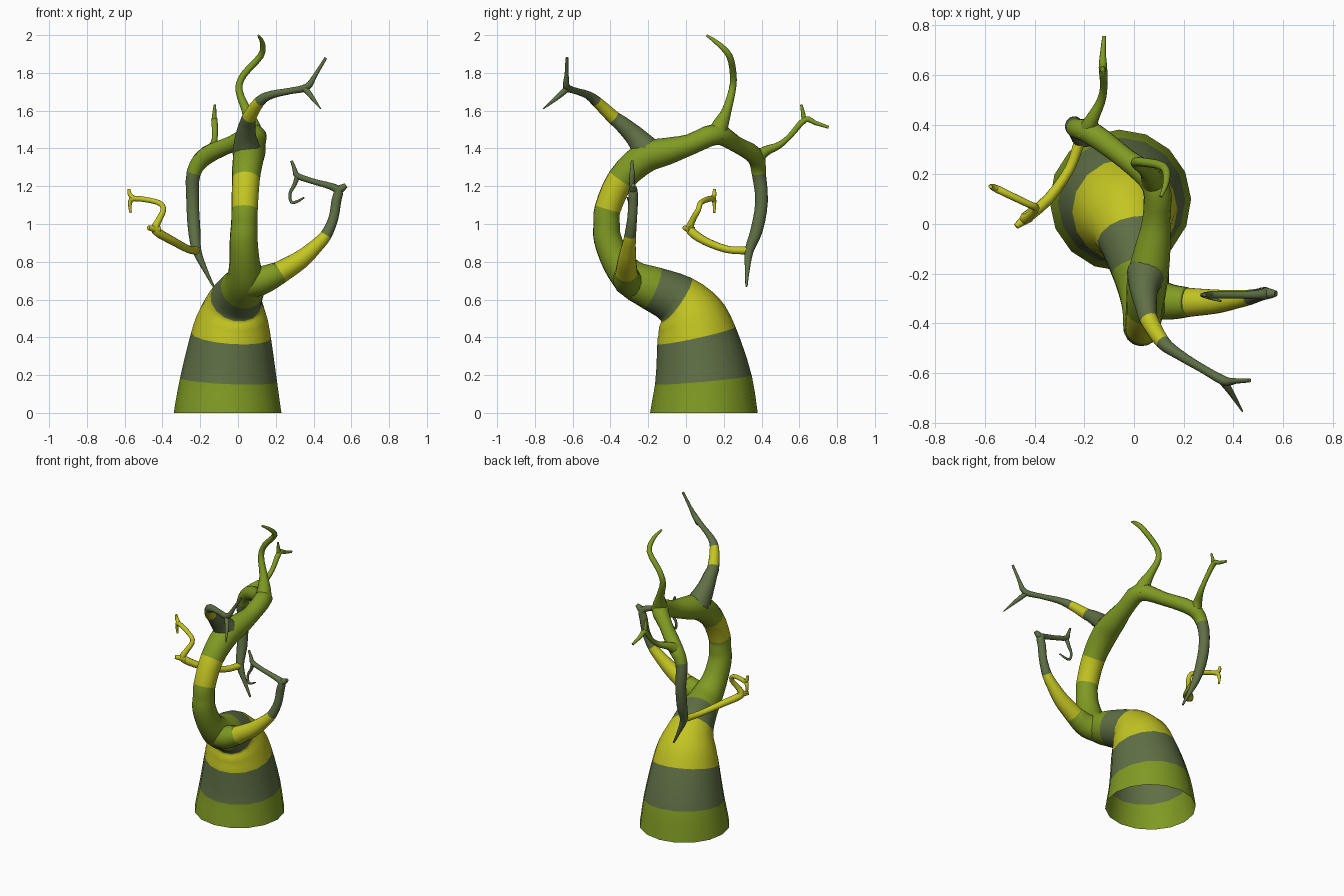
import bpy, bmesh, math
from mathutils import Vector

# Flat colours
def mat(name, rgb):
    m = bpy.data.materials.new(name)
    m.diffuse_color = (*rgb, 1)
    return m

MATS = [mat("moss green", (0.215, 0.325, 0.017)),
        mat("dark olive", (0.115, 0.16, 0.06)),
        mat("yellow green", (0.55, 0.56, 0.016))]
G, D, Y = 0, 1, 2


def spline(a, b, c, d, t):
    return 0.5 * (2*b + (c-a)*t + (2*a-5*b+4*c-d)*t*t + (3*b-a-3*c+d)*t**3)


def limb(name, runs, sides=14, steps=3, open_base=False):
    """Tapered tube; runs = [(colour, [(x, y, z, radius), ...]), ...]"""
    pts, cols = [], []
    for col, ps in runs:
        for p in ps:
            pts.append(Vector(p))
            cols.append(col)
    path, ring_cols = [], []
    n = len(pts)
    for i in range(n - 1):
        a, b, c, d = pts[max(i-1, 0)], pts[i], pts[i+1], pts[min(i+2, n-1)]
        for s in range(steps):
            path.append(spline(a, b, c, d, s / steps))
            ring_cols.append(cols[i])
    path.append(pts[-1])
    bm = bmesh.new()
    rings, side = [], Vector((1, 0.02, 0.01))
    for i, p in enumerate(path):
        t = (path[min(i+1, len(path)-1)] - path[max(i-1, 0)]).xyz.normalized()
        if i == 0 and open_base:
            t = Vector((0, 0, 1))
        if i == 0 and abs(t.dot(side.normalized())) > 0.9:
            side = Vector((0, 1, 0))
        side = (side - t * side.dot(t)).normalized()
        up = t.cross(side)
        r = max(p[3], 0.003)
        rings.append([bm.verts.new(p.xyz + r * (side * math.cos(k) + up * math.sin(k)))
                      for k in (2 * math.pi * j / sides for j in range(sides))])
    for i in range(len(rings) - 1):
        for j in range(sides):
            k = (j + 1) % sides
            f = bm.faces.new((rings[i][j], rings[i][k], rings[i+1][k], rings[i+1][j]))
            f.material_index = ring_cols[i]
            f.smooth = True
    bm.faces.new(rings[-1]).material_index = cols[-1]
    if not open_base:
        bm.faces.new(rings[0][::-1]).material_index = cols[0]
    me = bpy.data.meshes.new(name)
    bm.to_mesh(me)
    bm.free()
    for m in MATS:
        me.materials.append(m)
    bpy.context.collection.objects.link(bpy.data.objects.new(name, me))


# Banded trunk, hollow and open below, arching over into the hanging limb
limb("trunk", [
    (G, [(-.055, .095, 0, .285)]),
    (D, [(-.05, .092, .175, .257)]),
    (Y, [(-.037, .055, .41, .212), (-.025, .015, .52, .182)]),
    (D, [(-.01, -.05, .60, .14)]),
    (G, [(.025, -.18, .66, .118), (.04, -.285, .71, .10), (.035, -.365, .80, .081),
         (.03, -.415, .92, .074), (.033, -.42, 1.0, .07)]),
    (Y, [(.035, -.415, 1.08, .07)]),
    (G, [(.042, -.345, 1.235, .074), (.055, -.22, 1.35, .082), (.075, -.1, 1.385, .072),
         (.09, .02, 1.42, .056), (.085, .16, 1.475, .056), (-.03, .26, 1.425, .043),
         (-.17, .365, 1.36, .047)]),
    (D, [(-.235, .385, 1.27, .038), (-.24, .40, 1.12, .034), (-.232, .375, .97, .033),
         (-.218, .335, .86, .024), (-.175, .325, .76, .013), (-.13, .32, .67, .006)]),
], sides=16, open_base=True)

# Crown twig reaching the top
limb("top_branch", [(G, [(.085, .155, 1.46, .055), (.07, .185, 1.53, .042), (.045, .215, 1.60, .026),
     (.005, .245, 1.71, .019), (.03, .25, 1.79, .018), (.12, .23, 1.89, .017),
     (.13, .17, 1.955, .013), (.108, .11, 1.998, .006)])])

# Front branch with forked tip
limb("front_branch", [
    (D, [(.05, -.2, 1.38, .08), (.04, -.265, 1.46, .057), (.05, -.34, 1.53, .043)]),
    (Y, [(.06, -.385, 1.565, .037)]),
    (D, [(.115, -.475, 1.65, .029), (.18, -.525, 1.685, .021), (.28, -.585, 1.705, .017),
         (.365, -.632, 1.725, .019), (.41, -.632, 1.79, .011), (.465, -.63, 1.88, .008)])])
limb("front_twig", [(D, [(.35, -.625, 1.722, .017), (.385, -.67, 1.68, .014),
                         (.437, -.755, 1.61, .003)])], sides=8)

# Right branch, curling back on itself
limb("right_branch", [
    (G, [(.03, -.27, .69, .09), (.12, -.31, .70, .077), (.205, -.315, .735, .063)]),
    (Y, [(.225, -.315, .745, .059), (.33, -.312, .81, .049), (.41, -.303, .88, .038)]),
    (D, [(.465, -.295, .94, .031), (.505, -.285, 1.03, .026), (.52, -.28, 1.12, .026),
         (.53, -.28, 1.175, .024), (.49, -.285, 1.20, .018), (.40, -.285, 1.225, .015),
         (.315, -.285, 1.255, .016), (.30, -.285, 1.29, .011), (.283, -.285, 1.335, .007)])])
limb("right_knob", [(D, [(.525, -.28, 1.175, .024), (.55, -.28, 1.19, .02),
                         (.572, -.28, 1.205, .012)])], sides=8)
limb("right_curl", [(D, [(.315, -.285, 1.255, .014), (.30, -.283, 1.21, .011), (.275, -.285, 1.16, .008),
     (.283, -.29, 1.115, .008), (.315, -.3, 1.12, .007), (.35, -.31, 1.14, .004)])], sides=8)

# Back branch with forked tip
limb("back_branch", [(G, [(-.19, .365, 1.34, .045), (-.17, .42, 1.385, .028), (-.135, .49, 1.415, .019),
     (-.122, .55, 1.465, .015), (-.125, .63, 1.553, .017), (-.125, .685, 1.535, .012),
     (-.12, .755, 1.512, .008)])], sides=10)
limb("back_twig", [(G, [(-.125, .625, 1.545, .014), (-.125, .62, 1.585, .011),
                        (-.122, .61, 1.632, .006)])], sides=8)

# Left branch, a yellow curl from the hanging limb
limb("left_branch", [(Y, [(-.222, .325, .86, .022), (-.26, .22, .865, .02), (-.345, .1, .91, .022),
     (-.435, .025, .965, .024), (-.425, .03, 1.01, .018), (-.395, .065, 1.075, .015),
     (-.425, .08, 1.115, .014), (-.55, .14, 1.135, .015), (-.572, .15, 1.105, .01),
     (-.568, .15, 1.06, .006)])], sides=10)
limb("left_knob", [(Y, [(-.42, .03, .97, .023), (-.45, .01, .975, .018), (-.475, -.01, .98, .012)])], sides=8)
limb("left_twig", [(Y, [(-.55, .14, 1.135, .014), (-.572, .15, 1.155, .012),
                        (-.578, .15, 1.185, .008)])], sides=8)
